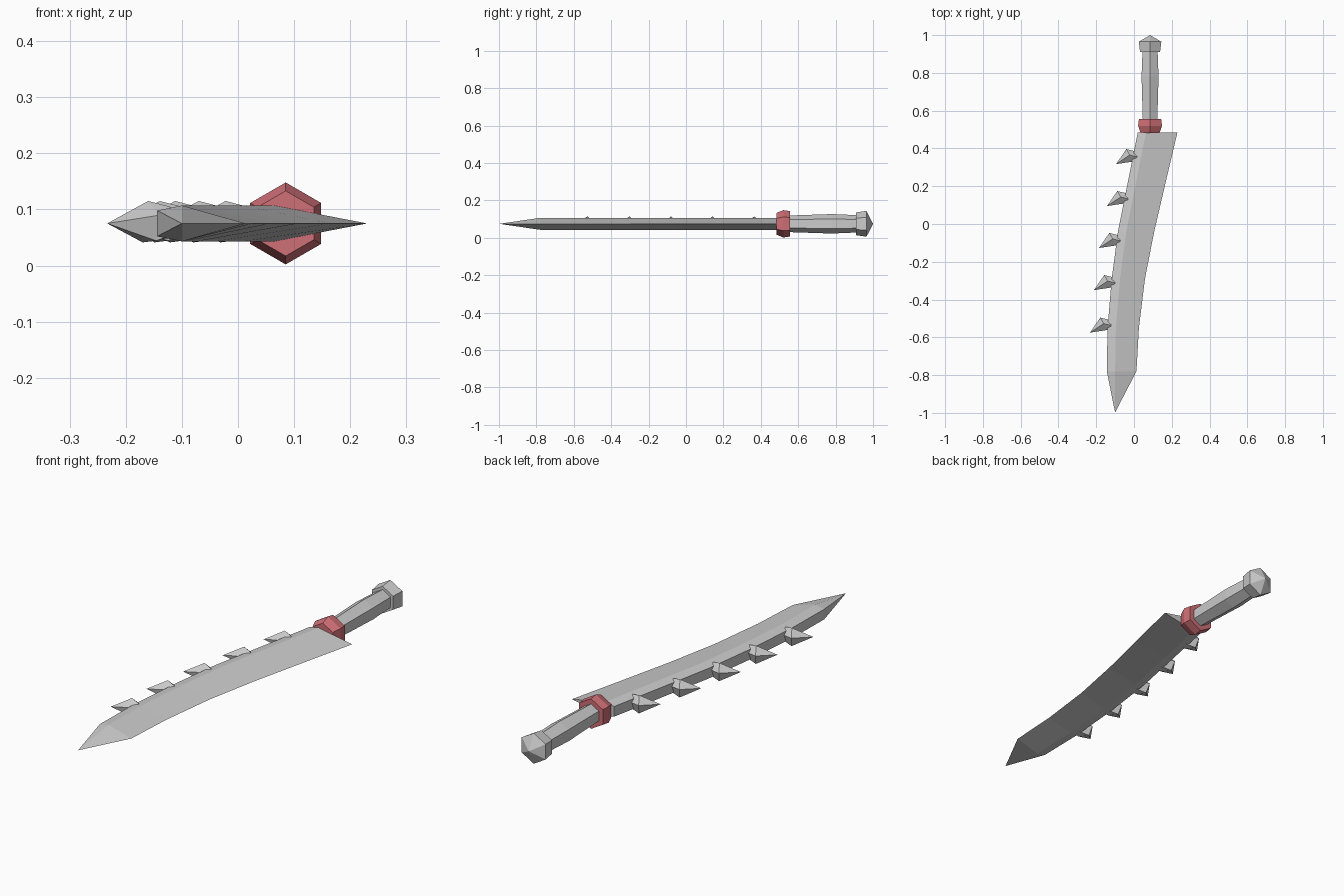
import bpy, math
from mathutils import Vector

if "Cube" in bpy.data.objects:
    bpy.data.objects.remove(bpy.data.objects["Cube"])

CZ = 0.075   # mid height of the weapon
GX = 0.085   # grip axis in x


def loft(name, rings, color=None):
    """Skin a list of rings; a ring with one point is a tip."""
    verts, faces, idx = [], [], []
    for r in rings:
        idx.append(list(range(len(verts), len(verts) + len(r))))
        verts += [tuple(p) for p in r]
    for a, b in zip(idx, idx[1:]):
        n = max(len(a), len(b))
        for i in range(n):
            j = (i + 1) % n
            if len(b) == 1:
                faces.append((a[i], a[j], b[0]))
            else:
                faces.append((a[i], a[j], b[j], b[i]))
    faces.append(idx[0][::-1])
    if len(idx[-1]) > 1:
        faces.append(idx[-1])
    me = bpy.data.meshes.new(name)
    me.from_pydata(verts, [], faces)
    ob = bpy.data.objects.new(name, me)
    bpy.context.collection.objects.link(ob)
    # consistent outward normals
    import bmesh
    bm = bmesh.new()
    bm.from_mesh(me)
    bmesh.ops.recalc_face_normals(bm, faces=bm.faces)
    bm.to_mesh(me)
    bm.free()
    if color:
        m = bpy.data.materials.new(name + "_red")
        m.diffuse_color = color
        m.use_nodes = True
        m.node_tree.nodes["Principled BSDF"].inputs["Base Color"].default_value = m.diffuse_color
        me.materials.append(m)
    return ob


def hex_ring(y, r):
    return [(GX + r * math.sin(k * math.pi / 3), y, CZ + r * math.cos(k * math.pi / 3))
            for k in range(6)]


def hex_stack(name, profile, color=None):
    return loft(name, [hex_ring(y, r) for y, r in profile], color)


# blade: y, spine x, cutting edge x
sections = [(0.485, 0.02, 0.23), (0.21, -0.035, 0.165), (-0.04, -0.085, 0.107),
            (-0.29, -0.118, 0.058), (-0.55, -0.14, 0.026), (-0.78, -0.144, 0.013)]
rings = [[(s, y, CZ + 0.023), (s + 0.044, y, CZ + 0.032), (e, y, CZ),
          (s + 0.044, y, CZ - 0.032), (s, y, CZ - 0.023)] for y, s, e in sections]
loft("blade", rings + [[(-0.10, -0.998, CZ)]])

# hooked barbs along the spine, placed by their tips
def pent(c, axis, r, roll):
    u = Vector((-axis.y, axis.x, 0)).normalized()
    return [c + r * (u * math.cos(a) + Vector((0, 0, 1)) * math.sin(a))
            for a in (roll + k * math.tau / 5 for k in range(5))]

for i, (x, y) in enumerate([(-0.095, 0.317), (-0.143, 0.095), (-0.185, -0.127),
                            (-0.212, -0.35), (-0.233, -0.575)]):
    tip = Vector((x, y, CZ))
    root = pent(tip + Vector((0.112, 0.036, 0)), Vector((1, -0.1, 0)), 0.03, 0.25)
    bend = pent(tip + Vector((0.074, 0.046, 0)), Vector((0.85, 0.5, 0)), 0.04, 0.25)
    loft(f"barb_{i + 1}", [root, bend, [tip]])

# guard, grip and pommel share the hexagonal section
hex_stack("guard", [(0.483, 0.058), (0.492, 0.062), (0.52, 0.073), (0.545, 0.071),
                    (0.558, 0.066)][0:1] + [(0.52, 0.073), (0.556, 0.068)],
          (0.62, 0.16, 0.18, 1))
hex_stack("grip", [(0.54, 0.044), (0.66, 0.048), (0.78, 0.052), (0.92, 0.046)])
pommel = [hex_ring(0.91, 0.061), hex_ring(0.965, 0.069), [(GX, 1.0, CZ)]]
loft("pommel", pommel)
